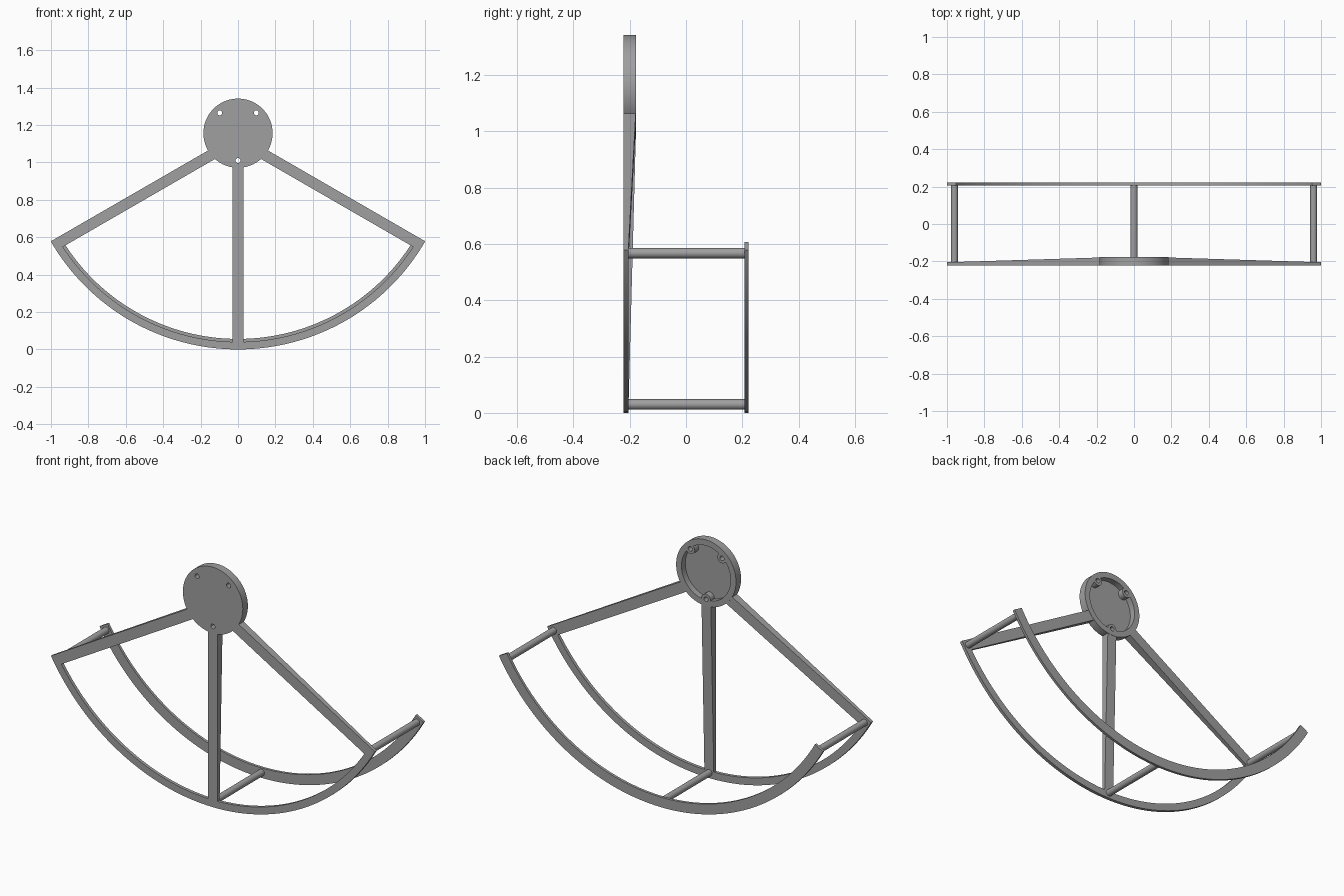
import bpy, bmesh, math
from mathutils import Vector

cube = bpy.data.objects.get("Cube")
if cube:
    bpy.data.objects.remove(cube, do_unlink=True)

HUB_Z = 1.156          # common centre of hub and arcs
R = 1.156              # outer arc radius
FRONT, BACK = -0.222, 0.222
ARC_BACK = -0.204      # rear face of the front arc
HUB_BACK = -0.177      # rear face of the hub
HUB_R = 0.185
WIDTH = 0.058          # spoke width
END = math.radians(30)

grey = bpy.data.materials.new("plain grey")
grey.use_nodes = True
grey.diffuse_color = (0.35, 0.35, 0.35, 1)
grey.node_tree.nodes["Principled BSDF"].inputs["Base Color"].default_value = grey.diffuse_color


def make(name, bm):
    bmesh.ops.recalc_face_normals(bm, faces=bm.faces)
    mesh = bpy.data.meshes.new(name)
    bm.to_mesh(mesh)
    bm.free()
    mesh.materials.append(grey)
    obj = bpy.data.objects.new(name, mesh)
    bpy.context.collection.objects.link(obj)
    return obj


def activate(obj):
    bpy.ops.object.select_all(action='DESELECT')
    obj.select_set(True)
    bpy.context.view_layer.objects.active = obj


def smooth(obj):
    activate(obj)
    bpy.ops.object.shade_smooth_by_angle(angle=math.radians(30))


def prism(name, outline, y0, y1):
    """Extrude an (x, z) outline along y; y1 may depend on the point."""
    bm = bmesh.new()
    depth = y1 if callable(y1) else (lambda x, z: y1)
    a = [bm.verts.new((x, y0, z)) for x, z in outline]
    b = [bm.verts.new((x, depth(x, z), z)) for x, z in outline]
    bm.faces.new(a)
    bm.faces.new(b[::-1])
    n = len(outline)
    for i in range(n):
        j = (i + 1) % n
        bm.faces.new((a[i], a[j], b[j], b[i]))
    return make(name, bm)


def polar(r, ang, cx=0, cz=HUB_Z):
    return cx + r * math.cos(ang), cz + r * math.sin(ang)


def rod(name, centre, r, y0, y1, n=32):
    ring = [polar(r, 2 * math.pi * i / n, *centre) for i in range(n)]
    return prism(name, ring, y0, y1)


def combine(target, tool, operation):
    mod = target.modifiers.new("cut", 'BOOLEAN')
    mod.operation = operation
    mod.solver = 'EXACT'
    mod.object = tool
    activate(target)
    bpy.ops.object.modifier_apply(modifier=mod.name)
    bpy.data.objects.remove(tool, do_unlink=True)


# Curved rails
def arc(name, inner, y0, y1, n=64):
    bm = bmesh.new()
    rings = []
    for i in range(n + 1):
        ang = -END - (math.pi - 2 * END) * i / n
        ring = []
        for r, y in ((inner, y0), (R, y0), (R, y1), (inner, y1)):
            x, z = polar(r, ang)
            ring.append(bm.verts.new((x, y, z)))
        rings.append(ring)
    for p, q in zip(rings, rings[1:]):
        for k in range(4):
            m = (k + 1) % 4
            bm.faces.new((p[k], p[m], q[m], q[k]))
    bm.faces.new(rings[0])
    bm.faces.new(rings[-1][::-1])
    smooth(make(name, bm))


arc("front_arc", R - 0.04, FRONT, ARC_BACK)
arc("back_arc", R - 0.056, 0.207, BACK)


# Tapered spokes: thick at the hub, thin at the arc
def spoke(name, direction, normal, near, far):
    d, s = Vector(direction), Vector(normal)
    start, stop = 0.168, 1.13
    centre = Vector((0, HUB_Z))
    pts = [centre + d * l + s * o
           for l, o in ((start, near), (stop, near), (stop, far), (start, far))]

    def rear(x, z):
        t = ((Vector((x, z)) - centre).dot(d) - start) / (stop - start)
        return HUB_BACK - 0.001 + t * (ARC_BACK - HUB_BACK + 0.001)

    prism(name, [tuple(p) for p in pts], FRONT, rear)


c, s = math.cos(END), math.sin(END)
spoke("middle_spoke", (0, -1), (1, 0), -WIDTH / 2, WIDTH / 2)
for side, name in ((1, "left"), (-1, "right")):
    spoke(name + "_spoke", (side * c, -s), (-side * s, -c), 0, WIDTH)

# Cross rods joining the two rails
smooth(rod("middle_rod", (0, 0.03), 0.0185, ARC_BACK - 0.005, 0.212))
for side, name in ((1, "left"), (-1, "right")):
    smooth(rod(name + "_rod", (side * 0.96, 0.567), 0.0185, ARC_BACK - 0.005, 0.212))

# Hub: shallow cup open to the rear, with three drilled bosses
centre = (0, HUB_Z)
hub = rod("hub", centre, HUB_R, FRONT, HUB_BACK, 96)
combine(hub, rod("cavity", centre, 0.152, FRONT + 0.011, HUB_BACK + 0.05, 96), 'DIFFERENCE')
spots = [polar(0.146, math.radians(a)) for a in (48, 132, 270)]
for p in spots:
    combine(hub, rod("boss", p, 0.028, FRONT + 0.005, HUB_BACK), 'UNION')
for p in spots:
    combine(hub, rod("hole", p, 0.013, FRONT - 0.05, HUB_BACK + 0.05, 24), 'DIFFERENCE')
smooth(hub)
